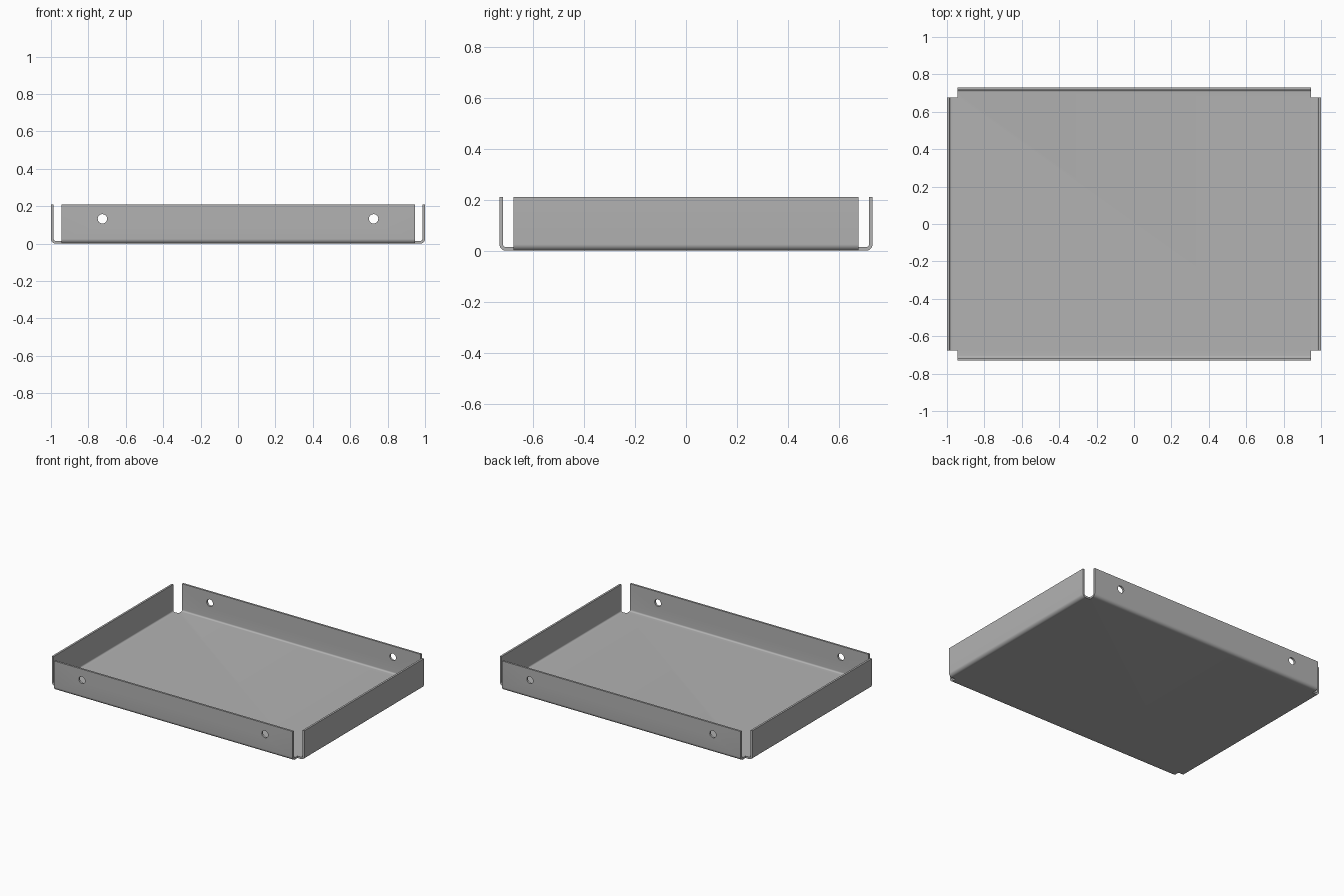
import bpy, bmesh, math
from mathutils import Vector

if "Cube" in bpy.data.objects:
    bpy.data.objects.remove(bpy.data.objects["Cube"])

HX, HY, H = 1.0, 0.731, 0.21        # outer half sizes and height
T, R = 0.014, 0.025                 # sheet thickness, outer bend radius
NX, NY = 0.945, 0.677               # half lengths of the long and short walls
STEPS = 8                           # segments per bend

bm = bmesh.new()

# Floor: rectangle with notched corners, running up to the bend lines
ax, ay = HX - R, HY - R
quarter = [(ax, NY), (NX, NY), (NX, ay)]
outline = []
for sx, sy in ((1, 1), (-1, 1), (-1, -1), (1, -1)):
    pts = quarter if sx * sy > 0 else quarter[::-1]
    outline += [(sx * x, sy * y) for x, y in pts]
floor = [bm.verts.new((x, y, 0)) for x, y in outline]
bm.faces.new(floor)

# Walls: each outer floor edge swept round the bend and straight up
profile = [(R * math.sin(a), R - R * math.cos(a))
           for a in (math.pi / 2 * i / STEPS for i in range(1, STEPS + 1))]
profile.append((R, H))
for i, out in ((2, (0, 1)), (5, (-1, 0)), (8, (0, -1)), (11, (1, 0))):
    a, b = floor[i], floor[(i + 1) % 12]
    base = [a.co.copy(), b.co.copy()]
    for d, z in profile:
        step = Vector((out[0] * d, out[1] * d, z))
        c, e = [bm.verts.new(p + step) for p in base]
        bm.faces.new((a, b, e, c))
        a, b = c, e

bmesh.ops.recalc_face_normals(bm, faces=bm.faces)
bm.faces.ensure_lookup_table()
if bm.faces[0].normal.z > 0:        # floor must face down
    bmesh.ops.reverse_faces(bm, faces=bm.faces)
mesh = bpy.data.meshes.new("sheet_tray")
bm.to_mesh(mesh)
bm.free()
tray = bpy.data.objects.new("sheet_tray", mesh)
bpy.context.collection.objects.link(tray)

# Grey metal
grey = bpy.data.materials.new("grey metal")
grey.diffuse_color = (0.45, 0.45, 0.45, 1)
grey.use_nodes = True
grey.node_tree.nodes["Principled BSDF"].inputs["Base Color"].default_value = grey.diffuse_color
mesh.materials.append(grey)

# Sheet thickness, inwards
solid = tray.modifiers.new("thickness", 'SOLIDIFY')
solid.thickness = T
solid.offset = -1
solid.use_even_offset = True
solid.use_quality_normals = True

# Screw holes through the front and back walls
cutters = []
for x in (-0.725, 0.725):
    bpy.ops.mesh.primitive_cylinder_add(vertices=32, radius=0.025, depth=2,
                                        location=(x, 0, 0.132),
                                        rotation=(math.pi / 2, 0, 0))
    cutter = bpy.context.object
    cutter.name = "hole_cutter"
    cutter.hide_render = True
    cutter.data.materials.append(grey)
    cut = tray.modifiers.new("hole", 'BOOLEAN')
    cut.operation = 'DIFFERENCE'
    cut.solver = 'EXACT'
    cut.object = cutter
    cutters.append(cutter)

# Apply, remove cutters, smooth the bends
bpy.ops.object.select_all(action='DESELECT')
tray.select_set(True)
bpy.context.view_layer.objects.active = tray
for m in list(tray.modifiers):
    bpy.ops.object.modifier_apply(modifier=m.name)
for c in cutters:
    bpy.data.objects.remove(c, do_unlink=True)
bpy.ops.object.shade_smooth_by_angle(angle=math.radians(30))
